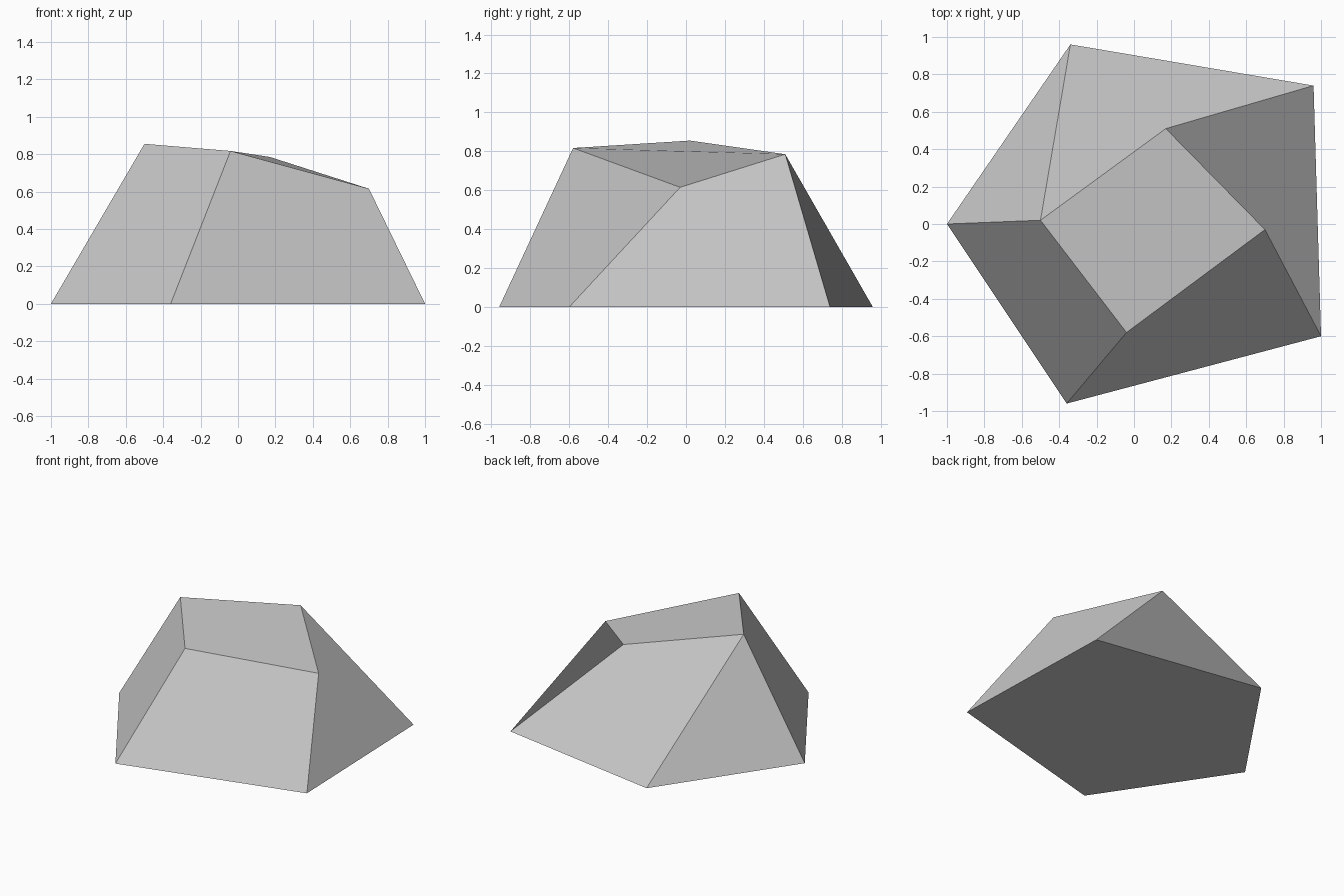
import bpy

if "Cube" in bpy.data.objects:
    bpy.data.objects.remove(bpy.data.objects["Cube"])

# Corners of the five-sided footprint, counter-clockwise from the left
base = [(-1.0, 0.0, 0.0), (-0.36, -0.96, 0.0), (1.0, -0.6, 0.0),
        (0.96, 0.74, 0.0), (-0.34, 0.96, 0.0)]
# Corners of the sloping four-sided top
top = [(-0.5, 0.02, 0.855), (-0.04, -0.58, 0.817),
       (0.7, -0.03, 0.615), (0.17, 0.51, 0.785)]

# Four slanted sides, each starting at its lower right corner so that the
# slightly bent quads fold outward
n = len(base)
faces = [(i + 1, n + (i + 1) % 4, n + i, i) for i in range(4)]
faces.append((4, 0, n))                 # narrow triangular side
faces.append((n + 1, n + 2, n + 3, n))  # top, folded between its middle corners
faces.append((4, 3, 2, 1, 0))           # underside

mesh = bpy.data.meshes.new("rock")
mesh.from_pydata(base + top, [], faces)
mesh.update()
rock = bpy.data.objects.new("rock", mesh)
bpy.context.collection.objects.link(rock)

# Plain stone colour
stone = bpy.data.materials.new("stone grey")
stone.diffuse_color = (0.6, 0.6, 0.6, 1.0)
stone.use_nodes = True
stone.node_tree.nodes["Principled BSDF"].inputs["Base Color"].default_value = stone.diffuse_color
mesh.materials.append(stone)
